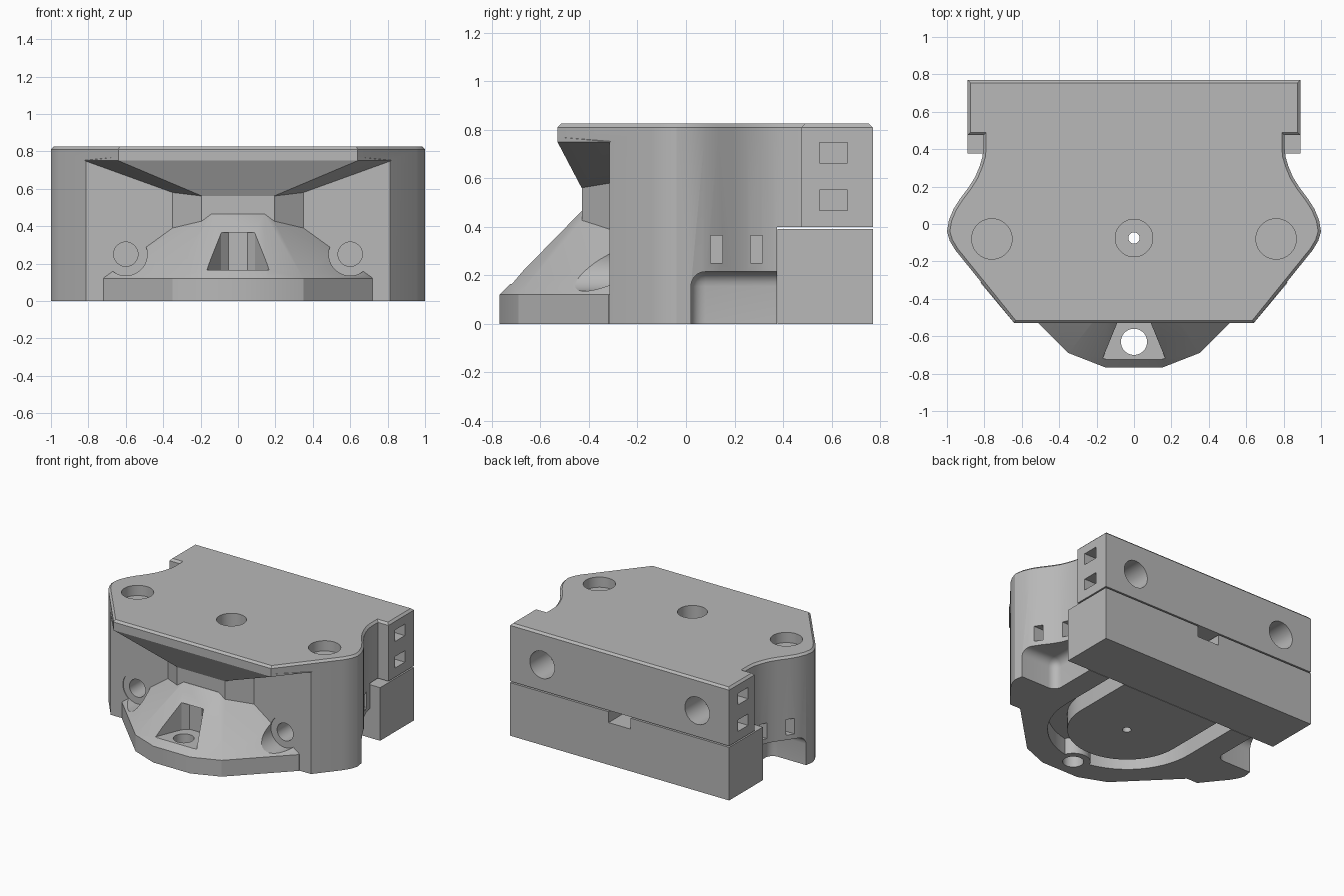
import bpy, bmesh, math
from mathutils import Matrix

if "Cube" in bpy.data.objects:
    bpy.data.objects.remove(bpy.data.objects["Cube"], do_unlink=True)

grey = bpy.data.materials.new("plain grey")
grey.use_nodes = True
GREY = (0.48, 0.48, 0.48, 1)
grey.diffuse_color = GREY
grey.node_tree.nodes["Principled BSDF"].inputs["Base Color"].default_value = GREY


def finish(name, bm):
    bmesh.ops.recalc_face_normals(bm, faces=bm.faces)
    mesh = bpy.data.meshes.new(name)
    bm.to_mesh(mesh)
    bm.free()
    mesh.materials.append(grey)
    ob = bpy.data.objects.new(name, mesh)
    bpy.context.collection.objects.link(ob)
    return ob


def prism(name, outline, z0, z1, chamfer=0):
    bm = bmesh.new()
    face = bm.faces.new([bm.verts.new((x, y, z0)) for x, y in outline])
    up = bmesh.ops.extrude_face_region(bm, geom=[face])["geom"]
    top = [v for v in up if isinstance(v, bmesh.types.BMVert)]
    bmesh.ops.translate(bm, verts=top, vec=(0, 0, z1 - z0))
    if chamfer:
        rim = [e for e in bm.edges if all(v in top for v in e.verts)]
        bmesh.ops.bevel(bm, geom=rim, offset=chamfer, segments=1, affect='EDGES')
    return finish(name, bm)


def box(name, x, y, z, bevel=0):
    bm = bmesh.new()
    bmesh.ops.create_cube(bm, size=1)
    for v in bm.verts:
        v.co = [r[0] if c < 0 else r[1] for c, r in zip(v.co, (x, y, z))]
    if bevel:
        bmesh.ops.bevel(bm, geom=bm.edges[:], offset=bevel, segments=5,
                        profile=0.5, affect='EDGES')
    return finish(name, bm)


def rod(name, centre, radius, length, axis='Z'):
    bm = bmesh.new()
    turn = Matrix.Rotation(math.pi / 2, 4, 'X') if axis == 'Y' else Matrix()
    bmesh.ops.create_cone(bm, cap_ends=True, segments=40, radius1=radius,
                          radius2=radius, depth=length,
                          matrix=Matrix.Translation(centre) @ turn)
    return finish(name, bm)


def hull(name, half):
    bm = bmesh.new()
    for x, y, z in half:
        bm.verts.new((x, y, z))
        bm.verts.new((-x, y, z))
    res = bmesh.ops.convex_hull(bm, input=bm.verts[:])
    loose = [v for v in bm.verts if not v.link_faces]
    bmesh.ops.delete(bm, geom=loose, context='VERTS')
    bmesh.ops.dissolve_limit(bm, angle_limit=0.02, verts=bm.verts[:], edges=bm.edges[:])
    return finish(name, bm)


def combine(target, tool, operation='DIFFERENCE'):
    mod = target.modifiers.new("combine", 'BOOLEAN')
    mod.operation, mod.solver, mod.object = operation, 'EXACT', tool
    bpy.context.view_layer.objects.active = target
    bpy.ops.object.modifier_apply(modifier=mod.name)
    bpy.data.objects.remove(tool, do_unlink=True)


def mirrored(half):
    return half + [(-x, y) for x, y in reversed(half)]


# Main housing with waisted sides and a wider rear
side = [(0.64, -0.53), (0.955, -0.14), (0.985, -0.09), (1.0, -0.04), (0.99, 0.02),
        (0.965, 0.08), (0.93, 0.135), (0.885, 0.195), (0.85, 0.25), (0.825, 0.31),
        (0.81, 0.36), (0.805, 0.41), (0.805, 0.475), (0.89, 0.475), (0.89, 0.77)]
body = prism("housing", mirrored(side), 0, 0.825, 0.015)
combine(body, box("front_cut", (-1.2, 1.2), (-0.9, -0.315), (-0.1, 0.75)))
combine(body, box("rear_cut", (-1.2, 1.2), (0.375, 0.9), (-0.1, 0.4)))

# Sloping support under the overhanging roof, and its pillar
roof_support = [(0.64, -0.53, 0.75), (0.82, -0.315, 0.75), (0.19, -0.43, 0.56),
                (0.35, -0.315, 0.58), (0.64, -0.53, 0.77), (0.8, -0.27, 0.77),
                (0.35, -0.27, 0.58)]
combine(body, hull("roof_support", roof_support), 'UNION')
pillar = [(x, y, z) for z in (0.3, 0.6) for x, y in
          ((0.195, -0.428), (0.35, -0.315), (0.35, -0.26))]
combine(body, hull("pillar", pillar), 'UNION')

# Faceted front mound
base = [(0.72, -0.25), (0.72, -0.32), (0.35, -0.69), (0.15, -0.768)]
mound = [(x, y, z) for z in (0, 0.12) for x, y in base]
mound += [(0.14, -0.43, 0.465), (0.14, -0.25, 0.465), (0.2, -0.41, 0.41),
          (0.35, -0.315, 0.39), (0.35, -0.25, 0.39), (0.69, -0.3, 0.15)]
combine(body, hull("front_mound", mound), 'UNION')

# Curved groove on the underside
def u_path(radius):
    arc = [math.pi * i / 32 for i in range(33)]
    bend = [(radius * math.cos(a), -0.07 - radius * math.sin(a)) for a in arc]
    return [(radius, 0.5)] + bend + [(-radius, 0.5)]


combine(body, prism("groove", u_path(0.53) + u_path(0.4)[::-1], -0.1, 0.12))
combine(body, rod("nozzle_boss", (0, -0.63, 0.07), 0.115, 0.14), 'UNION')

# Front pocket with a vertical hole through its floor
pocket = [(0.17, -0.9), (0.17, -0.725), (0.09, -0.53), (0.05, -0.49)]
combine(body, prism("front_pocket", mirrored(pocket), 0.165, 0.365))
combine(body, rod("nozzle_hole", (0, -0.63, 0.1), 0.07, 0.4))

# Centre bore
combine(body, rod("centre_recess", (0, -0.075, 0.8), 0.1, 0.2))
combine(body, rod("centre_bore", (0, -0.075, 0.4), 0.03, 1.0))

# Paired holes, side hollows and strap slots
for s in (1, -1):
    combine(body, rod("front_counterbore", (s * 0.6, -0.56, 0.25), 0.115, 0.5, 'Y'))
    combine(body, rod("front_bore", (s * 0.6, -0.35, 0.25), 0.065, 0.4, 'Y'))
    combine(body, rod("top_recess", (s * 0.76, -0.08, 0.85), 0.108, 0.2))
    combine(body, rod("rear_bore", (s * 0.63, 0.75, 0.59), 0.1, 0.4, 'Y'))
    combine(body, box("side_hollow", sorted((s * 0.7, s * 1.2)), (0.02, 0.48),
                      (-0.1, 0.215), 0.06))
    for y in (0.125, 0.29):
        combine(body, box("strap_slot", sorted((s * 0.76, s * 1.1)),
                          (y - 0.025, y + 0.025), (0.25, 0.365)))
    for z in (0.51, 0.705):
        combine(body, box("rear_slot", sorted((s * 0.76, s * 1.1)),
                          (0.55, 0.665), (z - 0.042, z + 0.042)))

# Separate lower rear clamp block with a notch
clamp = box("rear_clamp_block", (-0.89, 0.89), (0.378, 0.77), (0, 0.39))
combine(clamp, box("clamp_notch", (-0.09, 0.09), (0.55, 0.9), (0.31, 0.5)))

# Smooth the curved walls and keep hard edges
for ob in (body, clamp):
    bpy.ops.object.select_all(action='DESELECT')
    ob.select_set(True)
    bpy.context.view_layer.objects.active = ob
    bpy.ops.object.shade_smooth_by_angle(angle=math.radians(22))
